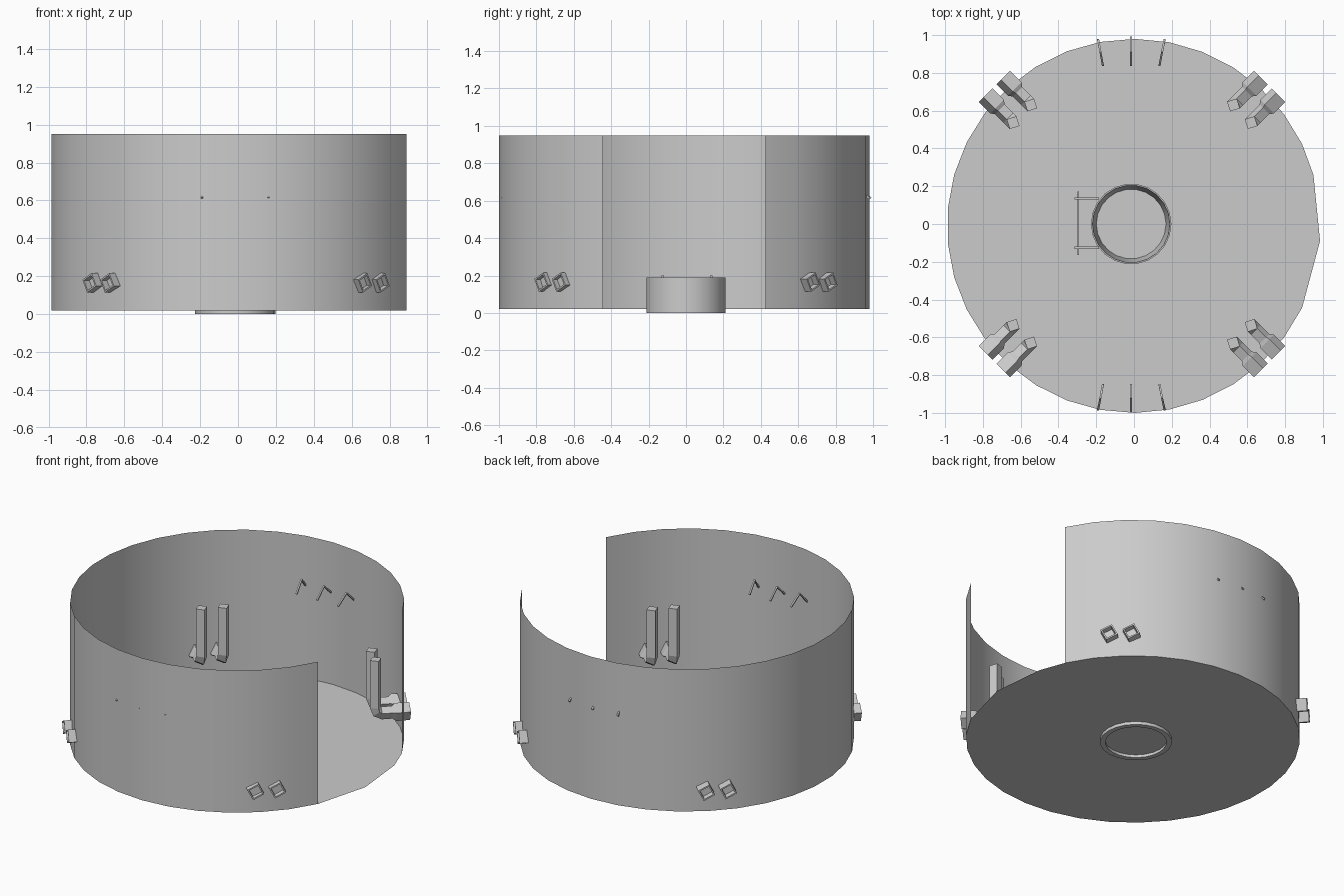
import bpy, math
from mathutils import Vector

if "Cube" in bpy.data.objects:
    bpy.data.objects.remove(bpy.data.objects["Cube"])


def make(name, verts, faces, smooth=False):
    me = bpy.data.meshes.new(name)
    me.from_pydata([tuple(v) for v in verts], [], faces)
    me.update()
    if smooth:
        me.shade_smooth()
    ob = bpy.data.objects.new(name, me)
    bpy.context.collection.objects.link(ob)
    return ob


def skin(name, rings, caps=(True, True), loop=False):
    """Join equal-sized closed rings of points into a tube."""
    n, m = len(rings[0]), len(rings)
    verts = [p for r in rings for p in r]
    faces = []
    for i in range(m if loop else m - 1):
        a, b = i * n, (i + 1) % m * n
        for j in range(n):
            k = (j + 1) % n
            faces.append((a + j, a + k, b + k, b + j))
    if not loop:
        if caps[0]:
            faces.append(tuple(range(n))[::-1])
        if caps[1]:
            faces.append(tuple(range((m - 1) * n, m * n)))
    return make(name, verts, faces)


def square_ring(c, u, v, r, turn):
    out = []
    for k in range(4):
        a = turn + k * math.pi / 2
        out.append(c + u * (r * math.cos(a)) + v * (r * math.sin(a)))
    return out


def bar(name, points, side, r):
    """Thin square bar through points; side is the axis across the bend."""
    rings = []
    for i, p in enumerate(points):
        t = (points[min(i + 1, len(points) - 1)] - points[max(i - 1, 0)]).normalized()
        rings.append(square_ring(p, side, t.cross(side), r, math.pi / 4))
    return skin(name, rings)


UP = Vector((0, 0, 1))
FLOOR, TOP, R, SEG = 0.02, 0.95, 0.99, 29

# curved sheet wall with a wide opening on the right
arc = []
for i in range(SEG + 1):
    a = math.radians(26 + 308 * i / SEG)
    arc.append((R * math.cos(a), R * math.sin(a) - 0.01))
n = len(arc)
make("round_wall",
     [(x, y, FLOOR) for x, y in arc] + [(x, y, TOP) for x, y in arc],
     [(i, i + 1, n + i + 1, n + i) for i in range(n - 1)], smooth=True)

# flat floor, coarser across the opening
edge = arc + [(0.985, -0.09), (0.95, 0.26)]
make("floor", [(x, y, FLOOR) for x, y in edge], [tuple(range(len(edge)))])

# central ring with a sloping inside
rings = []
for r, z in ((0.213, 0.0), (0.213, 0.19), (0.205, 0.19), (0.182, 0.0)):
    rings.append([Vector((-0.015 + r * math.cos(k * math.tau / 22),
                          r * math.sin(k * math.tau / 22), z)) for k in range(22)])
ring = skin("centre_ring", rings, loop=True)
bpy.context.view_layer.objects.active = ring
ring.select_set(True)
bpy.ops.object.shade_smooth_by_angle(angle=math.radians(35))

# handle beside the ring
for y in (0.135, -0.125):
    bar("handle_arm", [Vector((-0.315, y, 0.195)), Vector((-0.185, y, 0.195))],
        Vector((0, 1, 0)), 0.009)
bar("handle_rod", [Vector((-0.295, -0.165, 0.18)), Vector((-0.295, 0.172, 0.18))],
    Vector((1, 0, 0)), 0.007)

# four pairs of square pipes: collar outside, elbow, riser inside
# columns: radial distance, height, half diagonal, direction of travel
PROFILE = [(0.99, 0.165, 0.042, 0), (1.03, 0.165, 0.042, 0),
           (1.03, 0.165, 0.054, 0), (0.945, 0.165, 0.054, 0),
           (0.925, 0.165, 0.038, 0), (0.86, 0.165, 0.038, 0),
           (0.835, 0.18, 0.038, 45), (0.825, 0.21, 0.038, 90),
           (0.825, 0.52, 0.038, 90)]
for q in range(4):
    a = math.radians(45 + 90 * q)
    out = Vector((math.cos(a), math.sin(a), 0))
    tan = Vector((-math.sin(a), math.cos(a), 0))
    for s in (-0.066, 0.066):
        rings = []
        for d, z, r, deg in PROFILE:
            b = math.radians(deg)
            v = UP * math.cos(b) + out * math.sin(b)
            rings.append(square_ring(out * d + tan * s + UP * z + Vector((-0.01, 0, 0)),
                                     tan, v, r, math.radians(-18)))
        skin("bent_pipe", rings)

# bent hooks through the front and back walls
for sy in (-1, 1):
    for x0, x1 in ((-0.19, -0.165), (-0.015, -0.015), (0.162, 0.135)):
        y0 = 0.992 if x0 == -0.015 else 0.98
        pts = [Vector((x0, sy * y0 - 0.003, 0.612)),
               Vector(((x0 + x1) / 2, sy * 0.915 - 0.005, 0.685)),
               Vector((x1, sy * 0.845 - 0.005, 0.62))]
        bar("wall_hook", pts, Vector((1, 0, 0)), 0.007)
